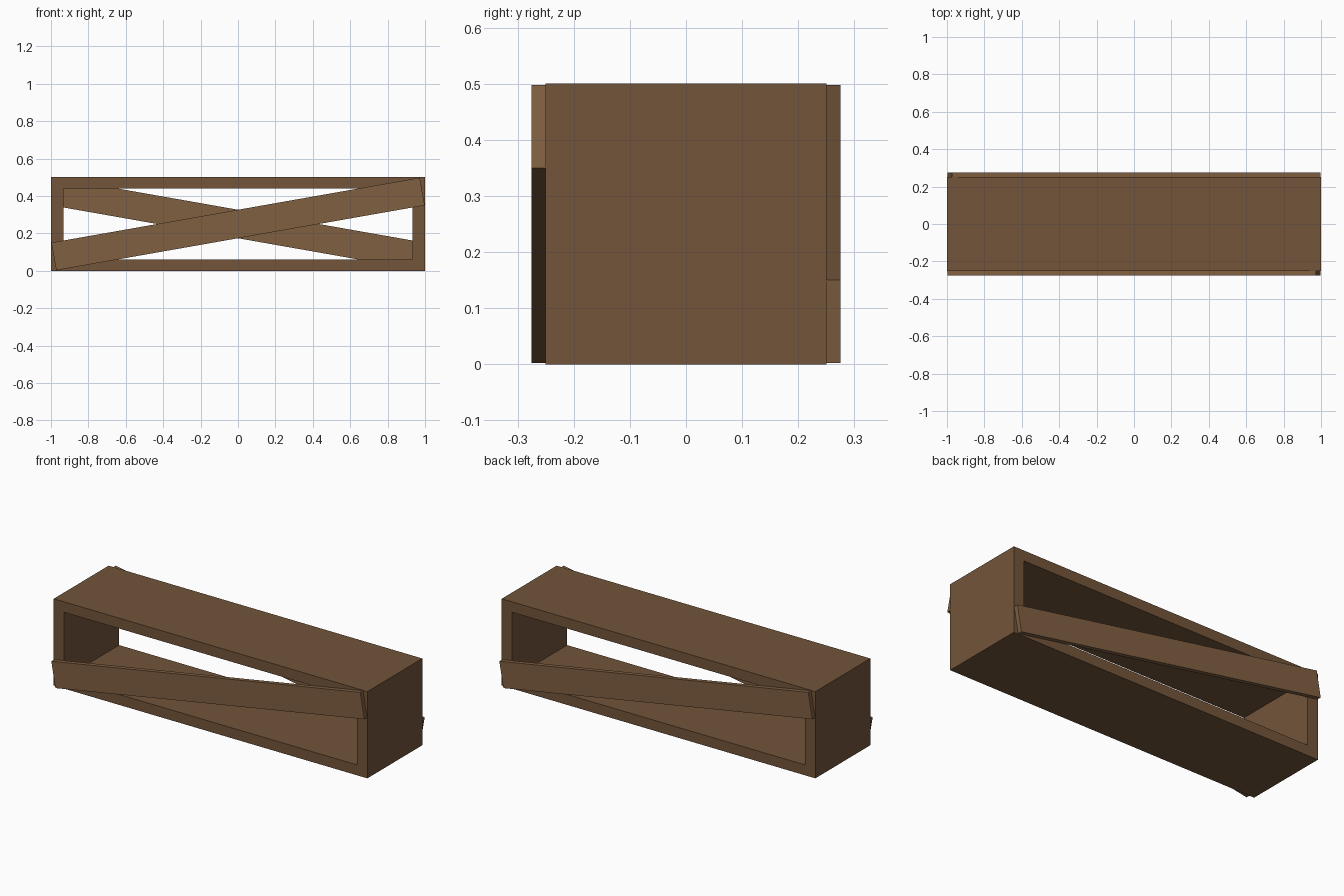
import bpy, bmesh
from math import radians
from mathutils import Matrix

if "Cube" in bpy.data.objects:
    bpy.data.objects.remove(bpy.data.objects["Cube"])


def material(name, color):
    m = bpy.data.materials.new(name)
    m.diffuse_color = (*color, 1)
    m.use_nodes = True
    m.node_tree.nodes["Principled BSDF"].inputs["Base Color"].default_value = m.diffuse_color
    return m


def add_object(name, bm, mat):
    bmesh.ops.recalc_face_normals(bm, faces=bm.faces)
    mesh = bpy.data.meshes.new(name)
    bm.to_mesh(mesh)
    bm.free()
    mesh.materials.append(mat)
    ob = bpy.data.objects.new(name, mesh)
    bpy.context.collection.objects.link(ob)
    return ob


dark_wood = material("dark_wood", (0.17, 0.09, 0.042))
light_wood = material("light_wood", (0.22, 0.118, 0.054))

# Rectangular frame: a ring profile extruded front to back
bm = bmesh.new()
rings = []
for x, z0, z1 in ((1.0, 0.0, 0.5), (0.933, 0.06, 0.44)):
    rings.append([bm.verts.new((px, -0.25, pz))
                  for px, pz in ((-x, z0), (x, z0), (x, z1), (-x, z1))])
outer, inner = rings
for i in range(4):
    j = (i + 1) % 4
    bm.faces.new((outer[i], outer[j], inner[j], inner[i]))
ext = bmesh.ops.extrude_face_region(bm, geom=bm.faces[:], use_keep_orig=True)
moved = [g for g in ext["geom"] if isinstance(g, bmesh.types.BMVert)]
bmesh.ops.translate(bm, verts=moved, vec=(0, 0.5, 0))
add_object("frame", bm, dark_wood)

# Diagonal braces, front and back, tilted in opposite directions
for name, side in (("front_brace", -1), ("back_brace", 1)):
    bm = bmesh.new()
    bmesh.ops.create_cube(bm, size=1, matrix=Matrix.Diagonal((2.0, 0.025, 0.15, 1)))
    ob = add_object(name, bm, light_wood)
    ob.location = (0, side * 0.2625, 0.25)
    ob.rotation_euler.y = side * radians(10)
